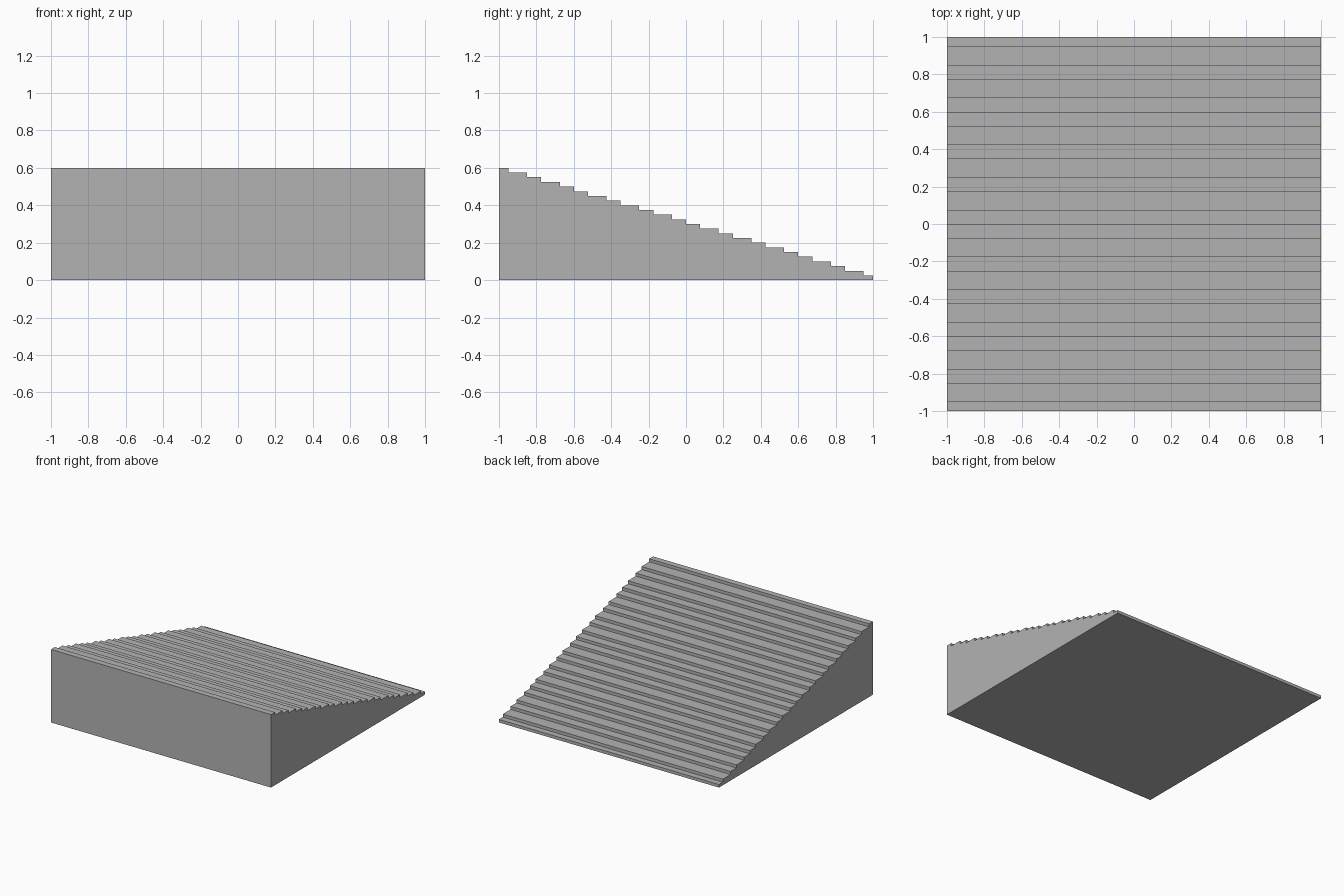
import bpy
import bmesh

cube = bpy.data.objects.get("Cube")
if cube:
    bpy.data.objects.remove(cube, do_unlink=True)

UNIT = 0.025      # height of one step
HALF_STEPS = 12   # steps on each side of the centre

# Plain grey material
grey = bpy.data.materials.new("plain grey")
grey.use_nodes = True
colour = (0.45, 0.45, 0.45, 1)
grey.diffuse_color = colour
grey.node_tree.nodes["Principled BSDF"].inputs["Base Color"].default_value = colour

# Stepped side profile, descending from the tall front to the low back
edges = [UNIT * round(j * 24 / 7) for j in range(1 - HALF_STEPS, HALF_STEPS)] + [1.0]
profile = [(-1, 0)]
y = -1.0
for i, next_y in enumerate(edges):
    z = UNIT * (2 * HALF_STEPS - i)
    profile += [(y, z), (next_y, z)]
    y = next_y
profile.append((1, 0))

# Extrude the profile across the full width
bm = bmesh.new()
side = bm.faces.new([bm.verts.new((-1, py, pz)) for py, pz in profile])
extruded = bmesh.ops.extrude_face_region(bm, geom=[side])["geom"]
bmesh.ops.translate(bm, vec=(2, 0, 0),
                    verts=[g for g in extruded if isinstance(g, bmesh.types.BMVert)])
bmesh.ops.recalc_face_normals(bm, faces=bm.faces)

mesh = bpy.data.meshes.new("stepped_ramp")
bm.to_mesh(mesh)
bm.free()
mesh.materials.append(grey)
ramp = bpy.data.objects.new("stepped_ramp", mesh)
bpy.context.collection.objects.link(ramp)
